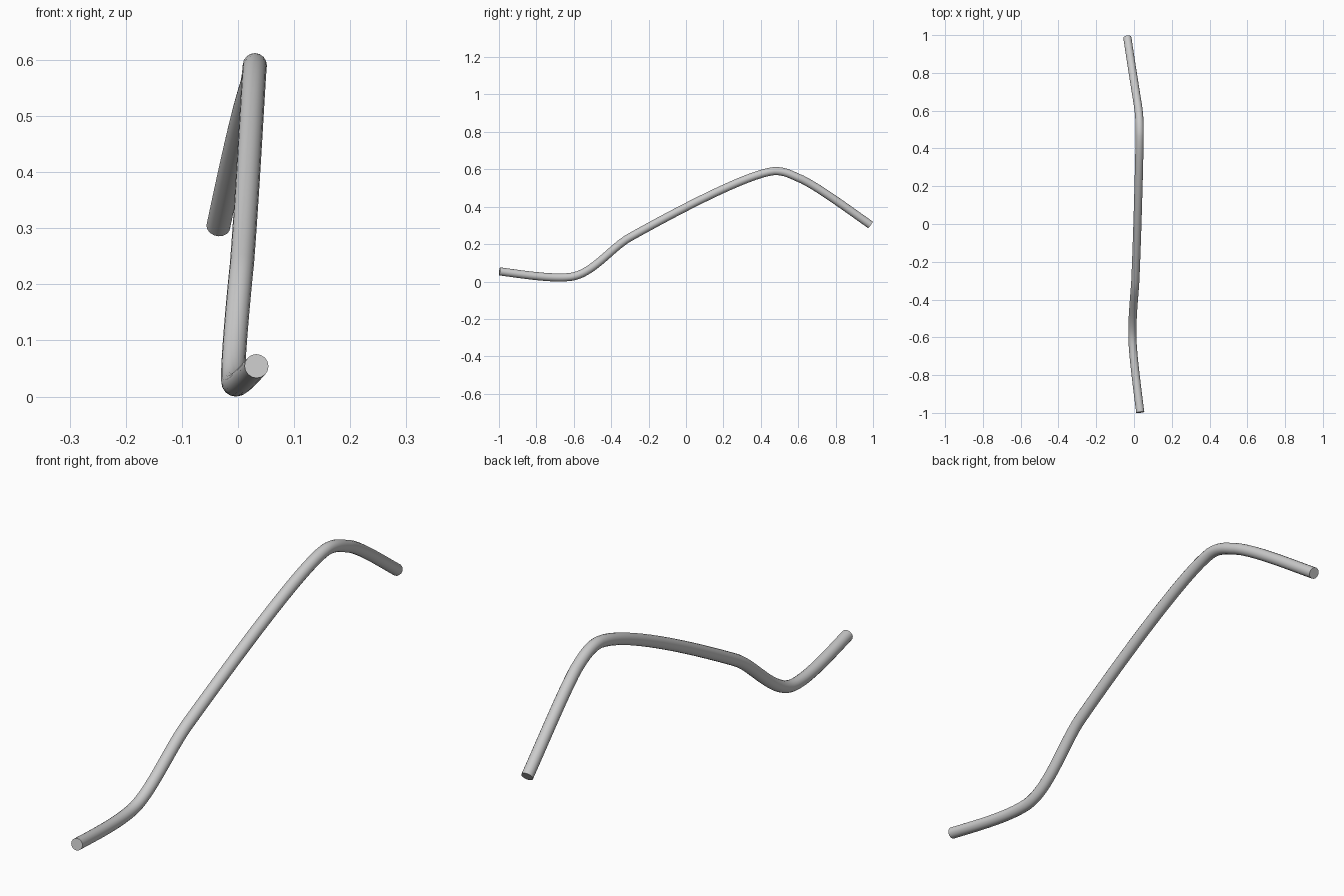
import bpy

if "Cube" in bpy.data.objects:
    bpy.data.objects.remove(bpy.data.objects["Cube"])

# Rod centre line: (left handle, point, right handle)
path = [
    ((0.045, -1.10, 0.072), (0.033, -0.997, 0.058), (0.017, -0.87, 0.041)),
    ((-0.003, -0.72, 0.017), (-0.008, -0.62, 0.028), (-0.012, -0.50, 0.041)),
    ((0.001, -0.40, 0.185), (0.007, -0.30, 0.240), (0.018, -0.05, 0.380)),
    ((0.028, 0.33, 0.580), (0.030, 0.47, 0.594), (0.030, 0.53, 0.597)),
    ((0.029, 0.57, 0.570), (0.022, 0.62, 0.550), (0.006, 0.72, 0.500)),
    ((-0.018, 0.87, 0.388), (-0.035, 0.986, 0.307), (-0.05, 1.08, 0.24)),
]

# Bent rod: round tube with flat capped ends
curve = bpy.data.curves.new("bent_rod", "CURVE")
curve.dimensions = "3D"
curve.resolution_u = 16
curve.bevel_depth = 0.0215
curve.bevel_resolution = 6
curve.use_fill_caps = True
spline = curve.splines.new("BEZIER")
spline.bezier_points.add(len(path) - 1)
for bp, (left, co, right) in zip(spline.bezier_points, path):
    bp.handle_left_type = bp.handle_right_type = "FREE"
    bp.co, bp.handle_left, bp.handle_right = co, left, right

rod = bpy.data.objects.new("bent_rod", curve)
bpy.context.collection.objects.link(rod)
bpy.context.view_layer.objects.active = rod
rod.select_set(True)
bpy.ops.object.convert(target="MESH")
rod = bpy.context.object
rod.name = "bent_rod"

# Rest the rod on the ground
low = min(v.co.z for v in rod.data.vertices)
for v in rod.data.vertices:
    v.co.z -= low
bpy.ops.object.shade_smooth_by_angle()
